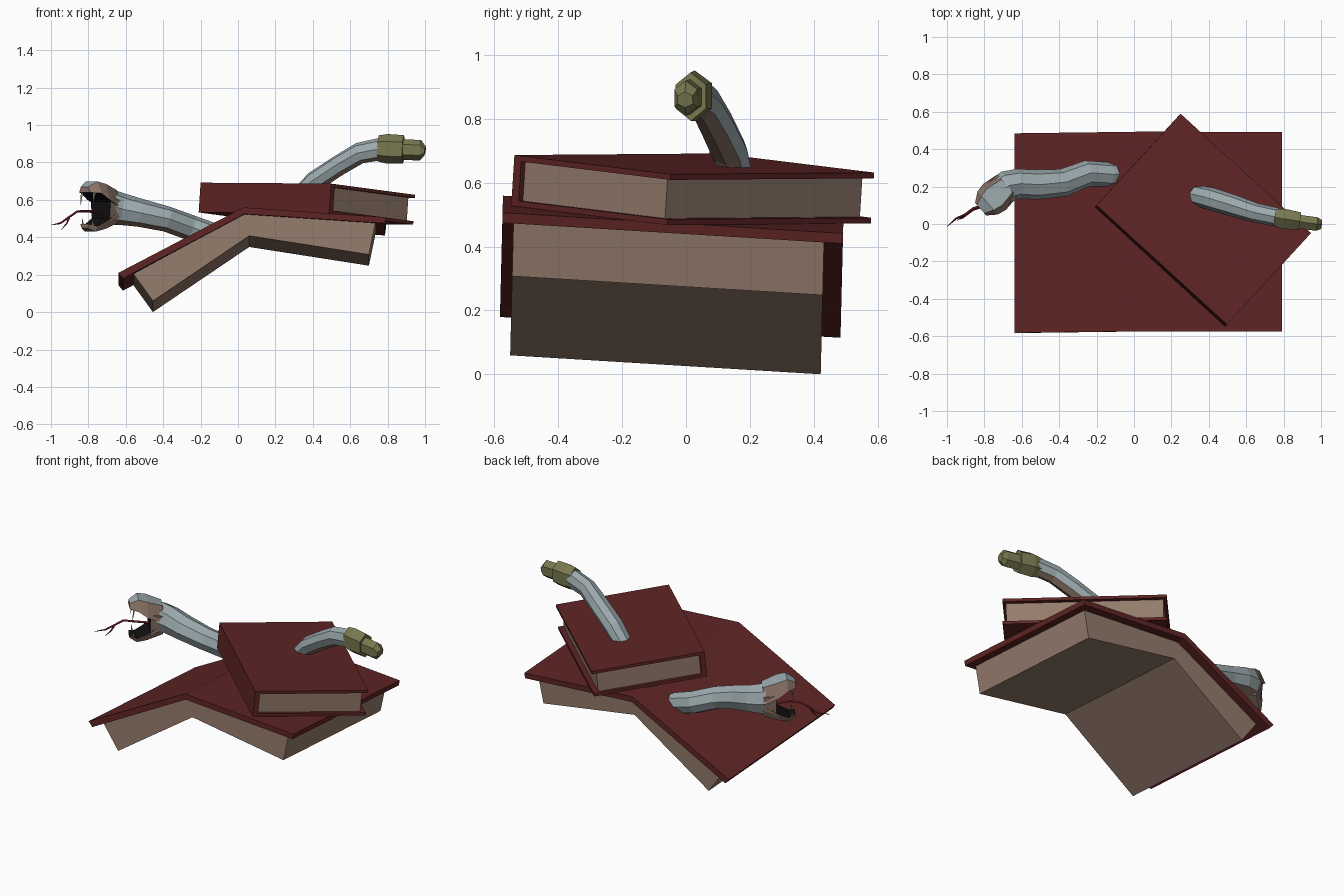
import bpy, bmesh, math
from mathutils import Vector

if "Cube" in bpy.data.objects:
    bpy.data.objects.remove(bpy.data.objects["Cube"], do_unlink=True)


def material(name, *rgb):
    m = bpy.data.materials.new(name)
    m.use_nodes = True
    m.diffuse_color = (*rgb, 1)
    m.node_tree.nodes["Principled BSDF"].inputs["Base Color"].default_value = (*rgb, 1)
    return m


COVER = material("cover red", 0.115, 0.018, 0.018)
PAPER = material("paper tan", 0.30, 0.20, 0.15)
SCALES = material("scale grey", 0.33, 0.40, 0.42)
BELLY = material("belly brown", 0.27, 0.18, 0.14)
RATTLE = material("rattle olive", 0.19, 0.19, 0.08)
MOUTH = material("mouth black", 0.006, 0.005, 0.005)
TONGUE = material("tongue red", 0.12, 0.012, 0.015)
FANG = material("fang ivory", 0.32, 0.32, 0.22)


def loft(name, rings, mats, rule=None):
    """Skin equal-sized rings of points, cap both ends, colour faces by a rule."""
    bm = bmesh.new()
    loops = [[bm.verts.new(p) for p in ring] for ring in rings]
    n = len(loops[0])
    sides = []
    for a, b in zip(loops, loops[1:]):
        for k in range(n):
            j = (k + 1) % n
            sides.append((bm.faces.new((a[k], a[j], b[j], b[k])), k))
    bm.faces.new(loops[0])
    bm.faces.new(loops[-1])
    bmesh.ops.recalc_face_normals(bm, faces=bm.faces)
    bm.normal_update()
    index = {f: k for f, k in sides}
    if rule:
        for f in bm.faces:
            f.material_index = rule(f.normal, index.get(f, -1))
    mesh = bpy.data.meshes.new(name)
    bm.to_mesh(mesh)
    bm.free()
    for m in mats:
        mesh.materials.append(m)
    ob = bpy.data.objects.new(name, mesh)
    bpy.context.collection.objects.link(ob)
    return ob


def tube(name, path, sides, mats, rule=None, turn=0.0):
    """Loft along points of (x, y, z, half width, half height)."""
    pts = [Vector(p[:3]) for p in path]
    rings = []
    for i, c in enumerate(pts):
        t = (pts[min(i + 1, len(pts) - 1)] - pts[max(i - 1, 0)]).normalized()
        side = t.cross(Vector((0, 0, 1))).normalized()
        up = side.cross(t)
        w, h = path[i][3:]
        angles = [turn + math.tau * k / sides for k in range(sides)]
        rings.append([c + side * w * math.cos(a) + up * h * math.sin(a) for a in angles])
    return loft(name, rings, mats, rule)


# Open book lying face down, sinking slightly towards the back
def tilted(profile, y):
    return [(x, y + 0.025 * (z - 0.5), z - 0.061 * (y + 0.58)) for x, z in profile]


def book_prism(name, profile, front, back, mat):
    loft(name, [tilted(profile, front), tilted(profile, back)], [mat])


book_prism("open_book_cover",
           [(-0.64, 0.21), (0.03, 0.56), (0.79, 0.507),
            (0.785, 0.475), (0.035, 0.525), (-0.615, 0.18)], -0.575, 0.492, COVER)
book_prism("open_book_pages",
           [(-0.56, 0.207), (0.035, 0.527), (0.735, 0.479),
            (0.70, 0.31), (0.06, 0.41), (-0.455, 0.062)], -0.54, 0.433, PAPER)

# Closed book resting on the ridge, in its own tilted frame
corner = Vector((-0.2, 0.1, 0.692))
along = Vector((0.7, -0.64, -0.005)).normalized()
across = Vector((0.45, 0.49, -0.06)).normalized()
normal = along.cross(across)


def book_box(name, u, v, n, mat):
    def ring(a):
        return [corner + along * a + across * b + normal * c
                for b, c in ((v[0], n[0]), (v[1], n[0]), (v[1], n[1]), (v[0], n[1]))]
    loft(name, [ring(u[0]), ring(u[1])], [mat])


LENGTH, WIDTH, DEPTH, BOARD = 0.945, 0.667, 0.16, 0.018
book_box("closed_book_top_cover", (0, LENGTH), (0, WIDTH), (-BOARD, 0), COVER)
book_box("closed_book_bottom_cover", (0, LENGTH), (0, WIDTH), (-DEPTH, BOARD - DEPTH), COVER)
book_box("closed_book_spine", (0, LENGTH), (0, 0.03), (-DEPTH, 0), COVER)
book_box("closed_book_pages", (0.02, LENGTH - 0.02), (0.025, WIDTH - 0.03),
         (0.002 - DEPTH, -0.002), PAPER)


# Snake body and tail: the two lowest strips of each tube are belly
def belly_rule(n, k):
    return 1 if k in (5, 6) else 0


skin = [SCALES, BELLY]
tube("snake_body", [
    (-0.05, 0.27, 0.37, 0.06, 0.06),
    (-0.13, 0.265, 0.41, 0.065, 0.065),
    (-0.25, 0.27, 0.45, 0.07, 0.068),
    (-0.38, 0.22, 0.497, 0.075, 0.068),
    (-0.52, 0.21, 0.53, 0.08, 0.075),
    (-0.62, 0.215, 0.55, 0.08, 0.085),
    (-0.68, 0.20, 0.56, 0.085, 0.095),
    (-0.71, 0.18, 0.567, 0.08, 0.095)], 8, skin, belly_rule)
tube("snake_tail", [
    (0.33, 0.155, 0.62, 0.055, 0.05),
    (0.41, 0.135, 0.70, 0.06, 0.055),
    (0.54, 0.095, 0.785, 0.058, 0.055),
    (0.65, 0.06, 0.85, 0.052, 0.057),
    (0.77, 0.035, 0.873, 0.05, 0.06)], 8, skin, belly_rule)

# Rattle in two knuckles
tube("rattle_base", [
    (0.75, 0.035, 0.875, 0.05, 0.07),
    (0.80, 0.028, 0.873, 0.062, 0.079),
    (0.885, 0.015, 0.87, 0.055, 0.076)], 6, [RATTLE], turn=math.pi / 6)
tube("rattle_tip", [
    (0.865, 0.015, 0.87, 0.042, 0.055),
    (0.975, 0.0, 0.865, 0.042, 0.055),
    (1.0, -0.003, 0.86, 0.028, 0.025)], 6, [RATTLE], turn=math.pi / 6)

# Head, measured forward from the jaw hinge
hinge = Vector((-0.70, 0.185, 0))
forward = Vector((-0.75, -0.66, 0)).normalized()
sideways = Vector((-forward.y, forward.x, 0))


def head_point(d, s, z):
    return hinge + forward * d + sideways * s + Vector((0, 0, z))


def head_part(name, sections, mats, rule):
    """Sections of (forward, half width at bottom, half width at top, low, high)."""
    rings = [[head_point(d, -a, lo), head_point(d, a, lo),
              head_point(d, b, hi), head_point(d, -b, hi)] for d, a, b, lo, hi in sections]
    loft(name, rings, mats, rule)


head_part("upper_jaw", [
    (-0.03, 0.08, 0.045, 0.555, 0.652), (0.06, 0.092, 0.06, 0.60, 0.685),
    (0.11, 0.082, 0.05, 0.635, 0.698), (0.16, 0.045, 0.03, 0.64, 0.67)],
    [SCALES, BELLY, MOUTH], lambda n, k: 2 if n.z < -0.5 else (0 if n.z > 0.55 else 1))
head_part("lower_jaw", [
    (-0.03, 0.05, 0.075, 0.475, 0.55), (0.06, 0.055, 0.075, 0.445, 0.49),
    (0.12, 0.045, 0.06, 0.43, 0.46), (0.16, 0.025, 0.035, 0.45, 0.47)],
    [BELLY, MOUTH], lambda n, k: 1 if n.z > 0.4 else 0)
head_part("cheeks", [
    (-0.03, 0.074, 0.078, 0.51, 0.60), (0.045, 0.07, 0.082, 0.48, 0.61)],
    [BELLY, MOUTH], lambda n, k: 1 if n.dot(forward) > 0.7 else 0)


# Fangs, a long pair above and a short pair below
def fang(name, d, s, z, length):
    base = [head_point(d + 0.008 * math.cos(a), s + 0.008 * math.sin(a), z)
            for a in (0, math.tau / 3, 2 * math.tau / 3)]
    tip = head_point(d + 0.01, s, z + length)
    loft(name, [base, [tip + (p - base[0]) * 0.05 for p in base]], [FANG])


for label, s in (("left", 1), ("right", -1)):
    fang("upper_fang_" + label, 0.135, s * 0.05, 0.645, -0.075)
    fang("lower_fang_" + label, 0.135, s * 0.04, 0.458, 0.05)

# Forked tongue
fork = (-0.90, 0.05, 0.51, 0.008, 0.006)
tube("tongue", [(-0.72, 0.17, 0.525, 0.01, 0.007), (-0.80, 0.10, 0.54, 0.01, 0.007),
                (-0.86, 0.08, 0.538, 0.009, 0.006), fork], 4, [TONGUE])
tube("tongue_fork_left", [fork, (-0.95, 0.03, 0.475, 0.005, 0.005),
                          (-1.0, -0.015, 0.465, 0.001, 0.001)], 4, [TONGUE])
tube("tongue_fork_right", [fork, (-0.915, 0.035, 0.475, 0.005, 0.005),
                           (-0.945, 0.02, 0.44, 0.001, 0.001)], 4, [TONGUE])
